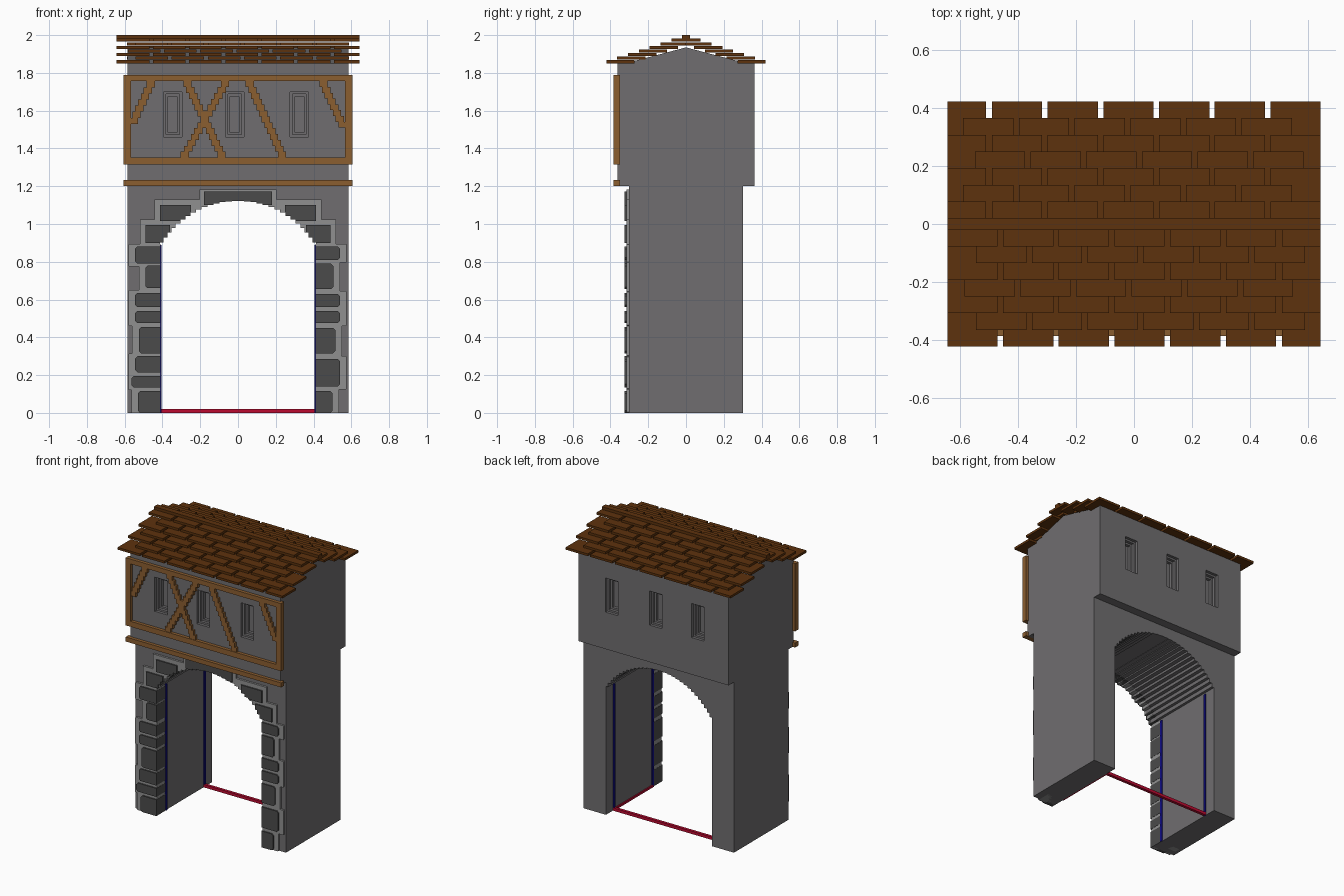
import bpy, bmesh, math

if "Cube" in bpy.data.objects:
    bpy.data.objects.remove(bpy.data.objects["Cube"], do_unlink=True)


def material(name, rgb):
    m = bpy.data.materials.new(name)
    m.use_nodes = True
    m.diffuse_color = (*rgb, 1)
    bsdf = m.node_tree.nodes["Principled BSDF"]
    bsdf.inputs["Base Color"].default_value = (*rgb, 1)
    bsdf.inputs["Roughness"].default_value = 0.9
    return m


WALL = material("wall grey", (0.16, 0.155, 0.16))
MORTAR = material("mortar light grey", (0.28, 0.28, 0.28))
STONE = material("stone dark grey", (0.07, 0.07, 0.07))
TILE = material("roof brown", (0.11, 0.032, 0.004))
WOOD = material("timber brown", (0.26, 0.112, 0.03))
RED = material("red", (0.5, 0.003, 0.03))
BLUE = material("dark blue", (0.005, 0.004, 0.25))


def finish(name, bm, mat):
    bmesh.ops.recalc_face_normals(bm, faces=bm.faces)
    me = bpy.data.meshes.new(name)
    bm.to_mesh(me)
    bm.free()
    me.materials.append(mat)
    ob = bpy.data.objects.new(name, me)
    bpy.context.collection.objects.link(ob)
    return ob


def box(bm, x0, x1, y0, y1, z0, z1):
    vs = bmesh.ops.create_cube(bm, size=1)["verts"]
    for v in vs:
        v.co = ((x0 + x1) / 2 + v.co.x * (x1 - x0),
                (y0 + y1) / 2 + v.co.y * (y1 - y0),
                (z0 + z1) / 2 + v.co.z * (z1 - z0))


def prism(bm, points, y0, y1):
    """Extrude an xz outline from y0 to y1."""
    f = bm.faces.new([bm.verts.new((x, y0, z)) for x, z in points])
    new = bmesh.ops.extrude_face_region(bm, geom=[f])["geom"]
    bmesh.ops.translate(bm, vec=(0, y1 - y0, 0),
                        verts=[g for g in new if isinstance(g, bmesh.types.BMVert)])


# Stepped arch: columns (left edge, right edge, height)
OPEN, RADIUS, CENTRE, STEPS = 0.412, 0.479, 0.646, 30
half = math.asin(OPEN / RADIUS)
angles = [-half + 2 * half * i / STEPS for i in range(STEPS + 1)]
columns = [(RADIUS * math.sin(a), RADIUS * math.sin(b),
            CENTRE + RADIUS * math.cos((a + b) / 2)) for a, b in zip(angles, angles[1:])]

# Lower gate body
outline = [(-0.585, 0), (-OPEN, 0)]
for a, b, z in columns:
    outline += [(a, z), (b, z)]
outline += [(OPEN, 0), (0.585, 0), (0.585, 1.2), (-0.585, 1.2)]
bm = bmesh.new()
prism(bm, outline, -0.302, 0.302)
finish("gate_body", bm, WALL)

# Upper storey with stepped window recesses on both long walls
WINDOWS = (-0.346, -0.018, 0.325)
xs = [-0.585] + [c + s * 0.049 for c in WINDOWS for s in (-1, 1)] + [0.585]
zs = [1.2, 1.46, 1.70, 1.85]
bm = bmesh.new()
panes = []
for y in (-0.362, 0.362):
    grid = [[bm.verts.new((x, y, z)) for z in zs] for x in xs]
    for i in range(len(xs) - 1):
        for j in range(3):
            f = bm.faces.new((grid[i][j], grid[i + 1][j], grid[i + 1][j + 1], grid[i][j + 1]))
            if i % 2 and j == 1:
                panes.append(f)
bmesh.ops.bridge_loops(bm, edges=[e for e in bm.edges if e.is_boundary])
bmesh.ops.recalc_face_normals(bm, faces=bm.faces)
for level in range(3):
    bmesh.ops.inset_individual(bm, faces=panes, thickness=0.0001, depth=-0.02)
    if level < 2:
        bmesh.ops.inset_individual(bm, faces=panes, thickness=0.018, depth=0)
finish("upper_storey", bm, WALL)

# Gable core under the roof
bm = bmesh.new()
loop = [(0.362, 1.84), (0, 1.935), (-0.362, 1.84)]
ends = [[bm.verts.new((x, y, z)) for y, z in loop] for x in (-0.585, 0.585)]
for e in ends:
    bm.faces.new(e)
for i in range(3):
    j = (i + 1) % 3
    bm.faces.new((ends[0][i], ends[0][j], ends[1][j], ends[1][i]))
finish("gable", bm, WALL)

# Roof tiles: overlapping flat rows, wide and narrow in turn
PITCH, WIDTH, RISE, THICK = 0.1917, 0.173, 0.019, 0.016
bm = bmesh.new()
for side in (1, -1):
    for row in range(7):
        outer = 0.422 - 0.0575 * row
        inner = max(0, outer - 0.15)
        z = 1.851 + RISE * row
        if row % 2 == 0:
            spans = [(-0.642, -0.509)] + [(-0.489 + PITCH * k, -0.489 + PITCH * k + WIDTH)
                                          for k in range(6)]
            spans[-1] = (spans[-1][0], 0.642)
        else:
            start = -0.588 if row % 4 == 1 else -0.548
            spans = [(start + PITCH * k, start + PITCH * k + WIDTH) for k in range(6)]
        for a, b in spans:
            x0, x1 = sorted((a * side, b * side))
            y0, y1 = sorted((inner * side, outer * side))
            box(bm, x0, x1, y0, y1, z, z + THICK)
finish("roof_tiles", bm, TILE)
bm = bmesh.new()
box(bm, -0.642, 0.642, -0.02, 0.02, 1.98, 2.0)
finish("roof_ridge", bm, TILE)

# Timber frame on the front
FRONT, BACK = -0.385, -0.35
bm = bmesh.new()
for z0, z1 in ((1.2, 1.232), (1.314, 1.352), (1.756, 1.79)):
    box(bm, -0.605, 0.605, FRONT, BACK, z0, z1)
for s in (-1, 1):
    x0, x1 = sorted((s * 0.567, s * 0.605))
    box(bm, x0, x1, FRONT, BACK, 1.352, 1.756)
finish("timber_frame", bm, WOOD)

# Stepped diagonal braces: x at top, z at top, x at bottom, z at bottom
bm = bmesh.new()
for xt, zt, xb, zb in ((-0.455, 1.756, -0.56, 1.53), (-0.275, 1.756, -0.08, 1.352),
                       (-0.06, 1.756, -0.29, 1.352), (0.055, 1.756, 0.24, 1.352),
                       (0.445, 1.756, 0.56, 1.51)):
    n = round((zt - zb) / 0.031)
    for k in range(n):
        x = xt + (xb - xt) * (k + 0.5) / n
        za, zc = zt - (zt - zb) * k / n, zt - (zt - zb) * (k + 1) / n
        box(bm, x - 0.022, x + 0.022, FRONT + 0.004, BACK, zc, za)
finish("timber_braces", bm, WOOD)


# Stone trim around the opening
def jamb_block(bm, side, inner, outer, z0, z1, y0, cut):
    pts = [(inner, z0), (outer - cut, z0), (outer, z0 + cut),
           (outer, z1 - cut), (outer - cut, z1), (inner, z1)]
    prism(bm, [(side * x, z) for x, z in pts], y0, -0.22)


def arch_block(bm, x0, x1, z0, z1, y0):
    """Block whose lower edge follows the stepped arch."""
    pts = [(x0, z1)]
    for a, b, z in [(-1, -OPEN, 0)] + columns + [(OPEN, 1, 0)]:
        a, b = max(a, x0), min(b, x1)
        if b - a > 1e-4:
            h = min(max(z0, z - 0.002), z1 - 0.001)
            pts += [(a, h), (b, h)]
    pts.append((x1, z1))
    clean = [p for i, p in enumerate(pts) if i == 0 or math.dist(p, pts[i - 1]) > 1e-5]
    prism(bm, clean, y0, -0.25)


JAMBS = {
    -1: [(.53, 0, .115), (.565, .135, .195), (.545, .215, .30), (.525, .315, .455),
         (.545, .475, .54), (.545, .56, .635), (.49, .66, .78), (.545, .79, .88)],
    1: [(.50, 0, .115), (.54, .14, .285), (.515, .315, .45), (.54, .475, .54),
        (.54, .56, .63), (.505, .655, .79), (.54, .81, .88)]}
stones, mortar = bmesh.new(), bmesh.new()
for side, blocks in JAMBS.items():
    for outer, z0, z1 in blocks:
        jamb_block(stones, side, 0.409, outer, z0, z1, -0.325, 0.012)
        jamb_block(mortar, side, 0.4105, min(outer + 0.035, 0.58),
                   max(0, z0 - 0.015), z1 + 0.015, -0.316, 0.004)
    for a, b, z0, z1 in ((0.36, 0.49, 0.90, 0.995), (0.25, 0.412, 1.015, 1.10)):
        x0, x1 = sorted((side * a, side * b))
        arch_block(stones, x0, x1, z0, z1, -0.325)
        x0, x1 = sorted((side * (a - 0.06), side * (b + 0.03)))
        arch_block(mortar, x0, x1, z0 - 0.02, z1 + 0.03, -0.316)
arch_block(stones, -0.18, 0.18, 1.10, 1.172, -0.325)
arch_block(mortar, -0.205, 0.205, 1.08, 1.182, -0.316)
finish("trim_stones", stones, STONE)
finish("trim_mortar", mortar, MORTAR)

# Thin blue upright strips inside the passage
bm = bmesh.new()
for s in (-1, 1):
    for y in (-0.215, 0.215):
        x0, x1 = sorted((s * 0.405, s * 0.414))
        box(bm, x0, x1, y - 0.008, y + 0.008, 0, 0.89)
finish("passage_strips", bm, BLUE)

# Red threshold bars
bm = bmesh.new()
box(bm, -0.412, 0.412, 0.205, 0.225, 0, 0.02)
box(bm, 0.404, 0.414, -0.215, 0.215, 0, 0.015)
finish("threshold_bars", bm, RED)
